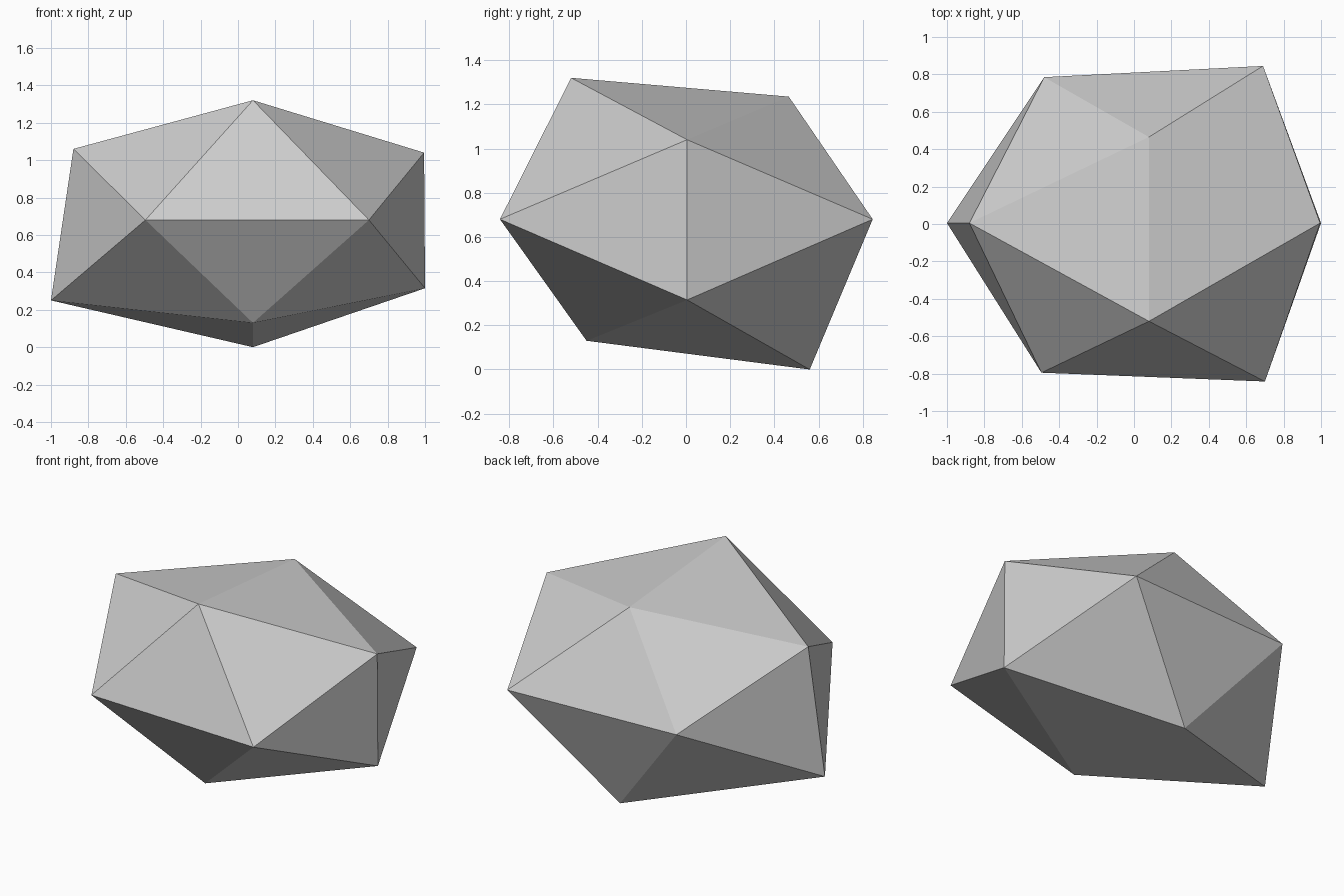
import bpy
import bmesh

if "Cube" in bpy.data.objects:
    bpy.data.objects.remove(bpy.data.objects["Cube"])

# Stone corners: three crossed rectangles of an uneven icosahedron
corners = [
    # upright rectangle along y
    (0.08, -0.52, 1.32), (0.08, 0.465, 1.235), (0.08, -0.45, 0.13), (0.08, 0.56, 0.0),
    # upright rectangle along x
    (-0.88, 0.005, 1.06), (0.995, 0.005, 1.04), (-1.0, 0.005, 0.25), (1.0, 0.005, 0.315),
    # level rectangle at mid height
    (-0.495, -0.795, 0.68), (0.70, -0.842, 0.68), (-0.48, 0.785, 0.68), (0.69, 0.845, 0.68),
]

# Faceted stone body: twenty flat triangles
bm = bmesh.new()
for corner in corners:
    bm.verts.new(corner)
bmesh.ops.convex_hull(bm, input=bm.verts)
bmesh.ops.recalc_face_normals(bm, faces=bm.faces)
mesh = bpy.data.meshes.new("stone")
bm.to_mesh(mesh)
bm.free()

# Plain grey surface
grey = bpy.data.materials.new("stone grey")
grey.diffuse_color = (0.6, 0.6, 0.6, 1.0)
grey.use_nodes = True
grey.node_tree.nodes["Principled BSDF"].inputs["Base Color"].default_value = grey.diffuse_color
mesh.materials.append(grey)

stone = bpy.data.objects.new("stone", mesh)
bpy.context.collection.objects.link(stone)
